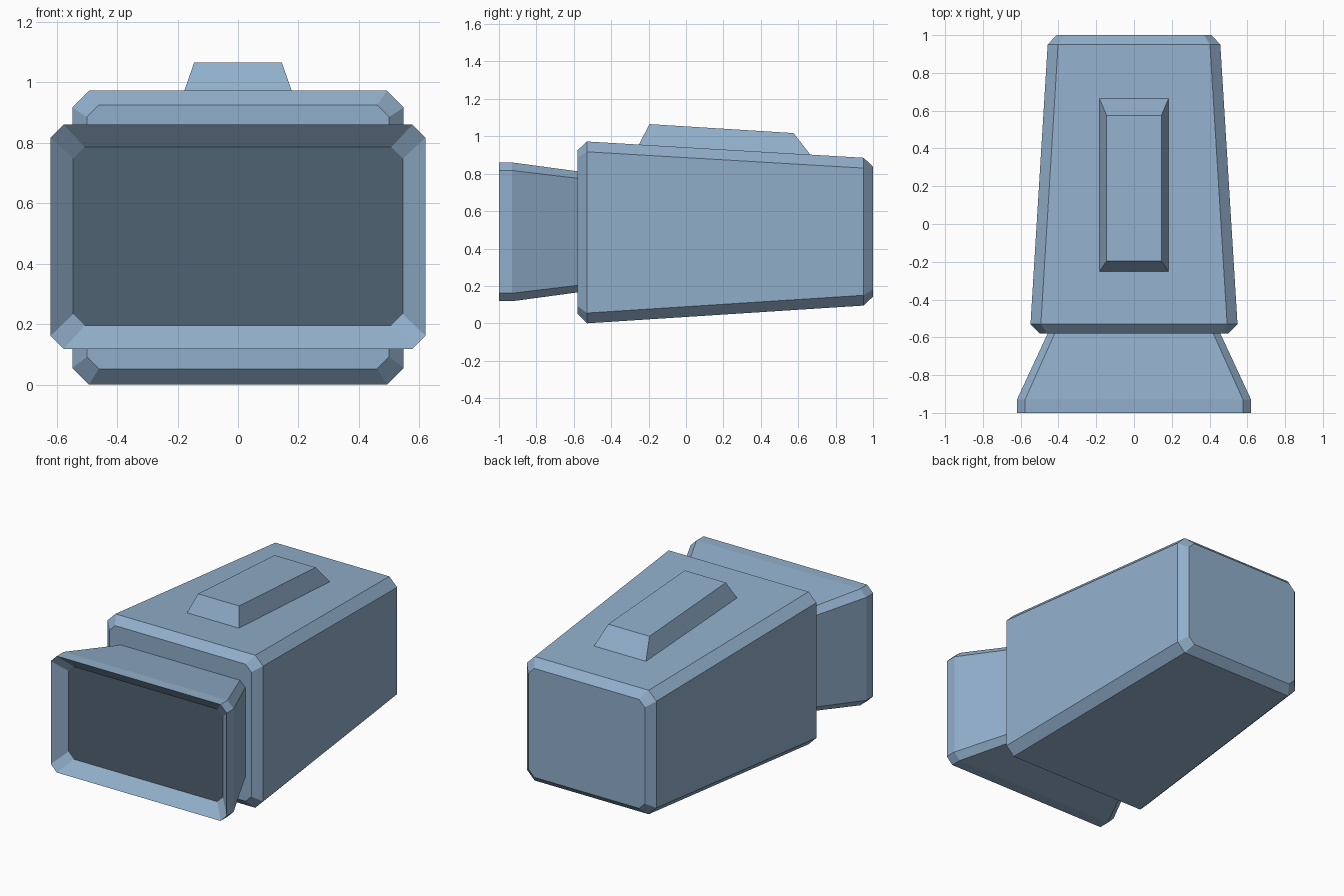
import bpy, bmesh

if "Cube" in bpy.data.objects:
    bpy.data.objects.remove(bpy.data.objects["Cube"])


def material(name, rgb):
    m = bpy.data.materials.new(name)
    m.diffuse_color = (*rgb, 1)
    m.use_nodes = True
    m.node_tree.nodes["Principled BSDF"].inputs["Base Color"].default_value = m.diffuse_color
    return m


BLUE = material("steel blue", (0.284, 0.428, 0.597))
DARK = material("dark slate", (0.080, 0.122, 0.168))


def section(y, half, z0, z1, c):
    """Rectangle across y with corners cut by c (c = 0 keeps them square)."""
    if c == 0:
        return [(-half, y, z0), (half, y, z0), (half, y, z1), (-half, y, z1)]
    a = half - c
    return [(-a, y, z0), (a, y, z0), (half, y, z0 + c), (half, y, z1 - c),
            (a, y, z1), (-a, y, z1), (-half, y, z1 - c), (-half, y, z0 + c)]


def loft(name, rings, mats, first_cap_mat=0):
    """Skin a list of rings and close both ends."""
    bm = bmesh.new()
    loops = [[bm.verts.new(p) for p in ring] for ring in rings]
    n = len(loops[0])
    for a, b in zip(loops, loops[1:]):
        for i in range(n):
            j = (i + 1) % n
            bm.faces.new((a[i], a[j], b[j], b[i]))
    bm.faces.new(loops[0]).material_index = first_cap_mat
    bm.faces.new(loops[-1][::-1])
    bmesh.ops.recalc_face_normals(bm, faces=bm.faces)
    mesh = bpy.data.meshes.new(name)
    bm.to_mesh(mesh)
    bm.free()
    for m in mats:
        mesh.materials.append(m)
    obj = bpy.data.objects.new(name, mesh)
    bpy.context.collection.objects.link(obj)
    return obj


# Tapered main housing with bevelled ends
loft("housing", [
    section(-0.58, 0.50, 0.052, 0.925, 0.04),
    section(-0.53, 0.548, 0.0, 0.972, 0.055),
    section(0.95, 0.457, 0.095, 0.885, 0.055),
    section(1.00, 0.41, 0.143, 0.837, 0.04),
], [BLUE])

# Flared hood, hollowed at the front down to a dark panel
loft("hood", [
    section(-0.93, 0.545, 0.195, 0.785, 0.038),
    section(-1.00, 0.62, 0.118, 0.86, 0.043),
    section(-0.93, 0.62, 0.118, 0.86, 0.043),
    section(-0.56, 0.448, 0.168, 0.81, 0.037),
], [BLUE, DARK], first_cap_mat=1)

# Raised block on the sloping roof
loft("roof_block", [
    [(-0.185, -0.255, 0.95), (0.185, -0.255, 0.95),
     (0.185, 0.67, 0.895), (-0.185, 0.67, 0.895)],
    [(-0.145, -0.195, 1.065), (0.145, -0.195, 1.065),
     (0.145, 0.575, 1.017), (-0.145, 0.575, 1.017)],
], [BLUE])
